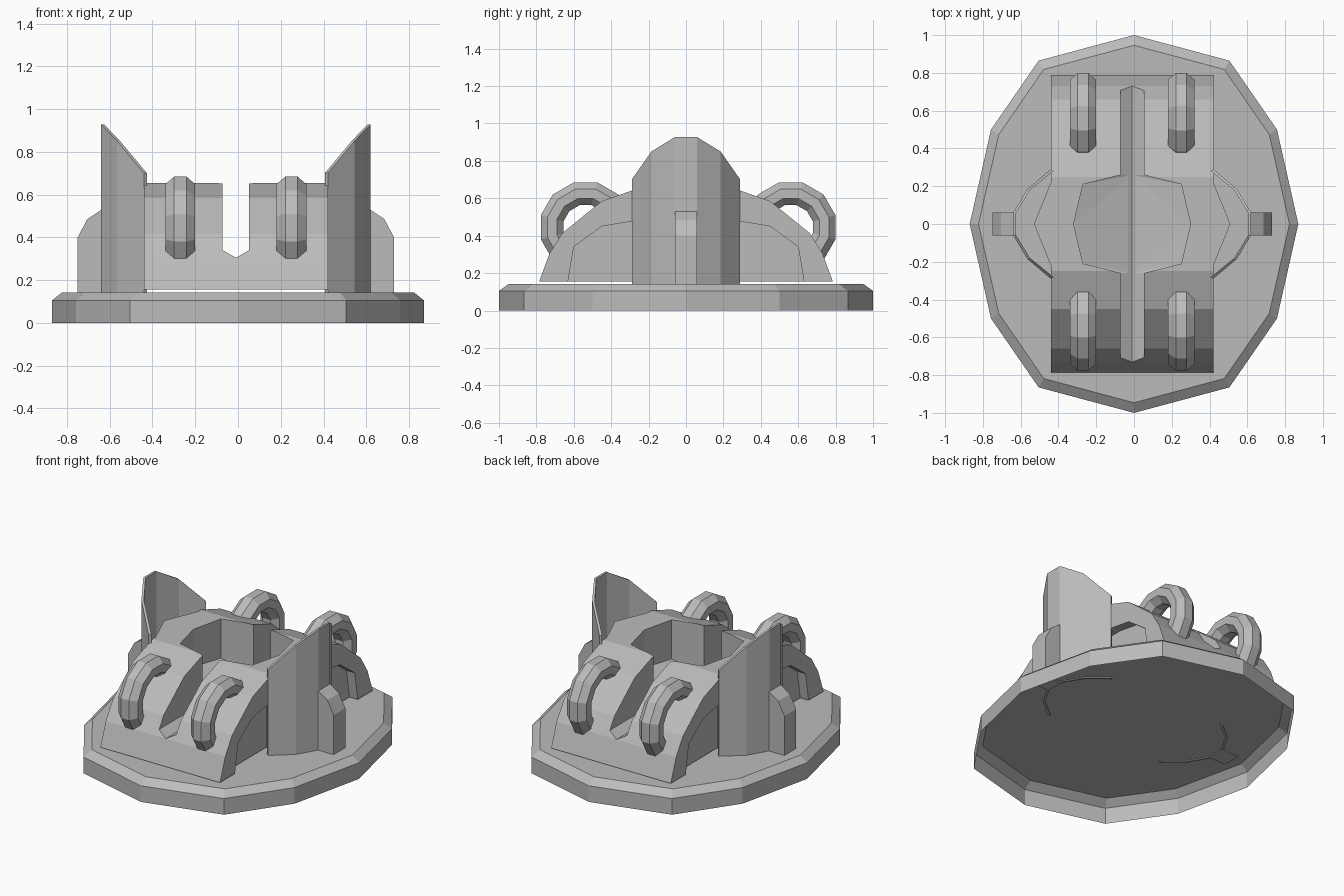
import bpy, bmesh, math
from mathutils import Vector

cube = bpy.data.objects.get("Cube")
if cube:
    bpy.data.objects.remove(cube, do_unlink=True)

grey = bpy.data.materials.new("plain grey")
grey.use_nodes = True
colour = (0.5, 0.5, 0.5, 1)
grey.diffuse_color = colour
grey.node_tree.nodes["Principled BSDF"].inputs["Base Color"].default_value = colour

MID = -0.01      # the body sits a touch off the plate centre
FLOOR = 0.143    # top of the plate


def finish(name, bm):
    bmesh.ops.recalc_face_normals(bm, faces=bm.faces)
    mesh = bpy.data.meshes.new(name)
    bm.to_mesh(mesh)
    bm.free()
    mesh.materials.append(grey)
    obj = bpy.data.objects.new(name, mesh)
    bpy.context.collection.objects.link(obj)
    return obj


def hull(name, points):
    """Convex solid around a set of points, with flat sides merged."""
    bm = bmesh.new()
    for p in points:
        bm.verts.new(p)
    bmesh.ops.convex_hull(bm, input=bm.verts)
    loose = [v for v in bm.verts if not v.link_faces]
    bmesh.ops.delete(bm, geom=loose, context='VERTS')
    bmesh.ops.dissolve_limit(bm, angle_limit=0.01, verts=bm.verts, edges=bm.edges)
    return finish(name, bm)


def combine(obj, tool, operation):
    mod = obj.modifiers.new(operation.lower(), 'BOOLEAN')
    mod.operation, mod.object, mod.solver = operation, tool, 'EXACT'
    bpy.context.view_layer.objects.active = obj
    bpy.ops.object.modifier_apply(modifier=mod.name)
    bpy.data.objects.remove(tool, do_unlink=True)


def both(profile):
    """Repeat (y, z) points on the other side of y = 0."""
    return [(s * y, z) for y, z in profile for s in (1, -1)]


# Base plate: open-bottomed twelve-sided shell with a bevelled top edge
quarter = [(0, 1), (0.505, 0.865), (0.757, 0.5), (0.87, 0)]
half = quarter + [(x, -y) for x, y in quarter[-2::-1]]
outline = half + [(-x, y) for x, y in half[-2:0:-1]]
bm = bmesh.new()
rings = [[bm.verts.new((x * s, y * s, z)) for x, y in outline]
         for s, z in ((1, 0), (1, 0.105), (0.946, FLOOR))]
for low, high in zip(rings, rings[1:]):
    for i in range(len(low)):
        bm.faces.new((low[i - 1], low[i], high[i], high[i - 1]))
bm.faces.new(rings[-1])
finish("base_plate", bm)

# Body: humped profile carried across the width
hump = both([(0.785, 0.155), (0.73, 0.305), (0.66, 0.415), (0.45, 0.585), (0.25, 0.655)])
body = hull("body", [(MID + s * 0.43, y, z) for y, z in hump for s in (1, -1)])

# Arched recess in each flank
arch = both([(0.64, 0.1), (0.6, 0.34), (0.45, 0.45), (0.3, 0.475)])
for s in (1, -1):
    combine(body, hull("arch_cutter", [(MID + s * x, y, z) for y, z in arch
                                       for x in (0.37, 0.6)]), 'DIFFERENCE')

# Side bulges beside the cockpit
bulge = [(s * x, t * y) for x, y in ((0.52, 0), (0.43, 0.22)) for s in (1, -1) for t in (1, -1)]
combine(body, hull("bulge", [(MID + x, y, z) for x, y in bulge for z in (0.155, 0.655)]), 'UNION')

# Cockpit pit with a shallow V floor, then the lengthwise slot
rim = [(0, 0.26, 0.31), (0.06, 0.26, 0.335), (0.26, 0.21, 0.4), (0.31, 0, 0.41)]
combine(body, hull("pit_cutter", [(MID + s * x, t * y, h) for x, y, z in rim for h in (z, 0.9)
                                  for s in (1, -1) for t in (1, -1)]), 'DIFFERENCE')
slot = [(0, 0.305), (0.062, 0.34), (-0.062, 0.34), (0.062, 0.9), (-0.062, 0.9)]
combine(body, hull("slot_cutter", [(MID + x, y, z) for x, z in slot
                                   for y in (0.8, -0.8)]), 'DIFFERENCE')

for side, s in (("left", 1), ("right", -1)):
    # Shield: thin curved wall with a sloping top
    path = [(0.43, 0.29, 0.7), (0.555, 0.185, 0.85), (0.63, 0.058, 0.928)]
    path += [(x, -y, z) for x, y, z in reversed(path)]
    bm = bmesh.new()
    columns = []
    for x, y, z in path:
        inner = x - 0.014
        columns.append([bm.verts.new((MID + s * a, y * b, h)) for a, b, h in (
            (x, 1, FLOOR - 0.005), (x, 1, z), (inner, 0.97, z), (inner, 0.97, FLOOR - 0.005))])
    for a, b in zip(columns, columns[1:]):
        for i in range(4):
            bm.faces.new((a[i - 1], a[i], b[i], b[i - 1]))
    bm.faces.new(columns[0])
    bm.faces.new(columns[-1])
    finish(side + "_shield", bm)

    # Bracket behind the shield
    bracket = [(0.62, FLOOR - 0.005), (0.74, FLOOR - 0.005), (0.74, 0.4), (0.695, 0.485), (0.62, 0.535)]
    hull(side + "_bracket", [(MID + s * x, y, z) for x, z in bracket for y in (0.06, -0.06)])

    # Hoops half sunk into the front and back slopes
    for end, y in (("front", -0.537), ("back", 0.56)):
        bm = bmesh.new()
        around, tube = 12, 8
        grid = []
        for i in range(around):
            a = math.tau * (i + 0.5) / around
            ring = []
            for j in range(tube):
                b = math.tau * (j + 0.5) / tube
                r = 0.185 + 0.068 * math.cos(b)
                ring.append(bm.verts.new((MID + s * 0.26 + 0.075 * math.sin(b),
                                          y + r * math.cos(a), 0.445 + r * math.sin(a))))
            grid.append(ring)
        for i in range(around):
            for j in range(tube):
                bm.faces.new((grid[i - 1][j - 1], grid[i][j - 1], grid[i][j], grid[i - 1][j]))
        finish(f"{end}_{side}_hoop", bm)
